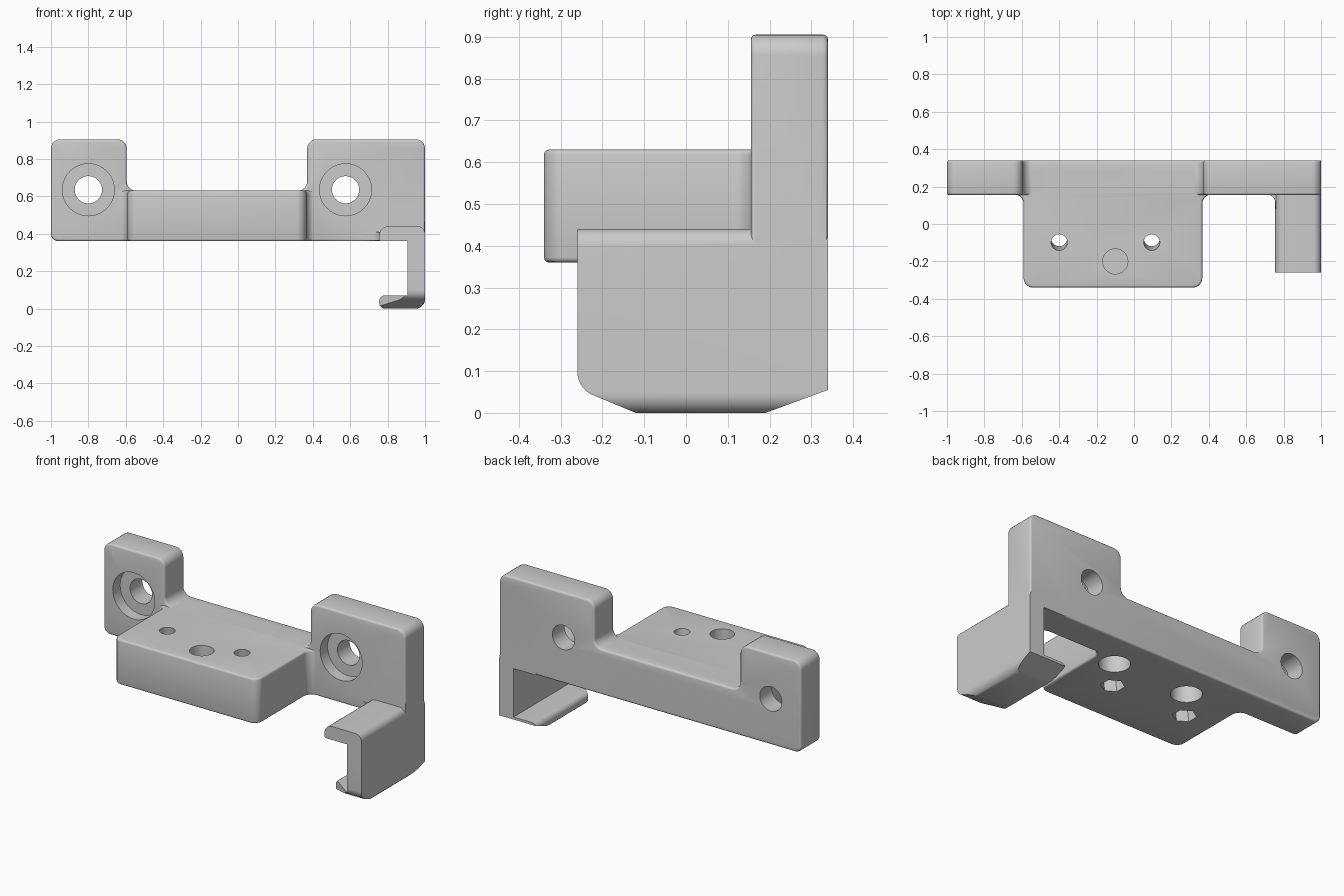
import bpy, bmesh, math
from mathutils import Vector

if "Cube" in bpy.data.objects:
    bpy.data.objects.remove(bpy.data.objects["Cube"])

grey = bpy.data.materials.new("plain grey")
grey.use_nodes = True
grey.diffuse_color = (0.6, 0.6, 0.6, 1)
grey.node_tree.nodes["Principled BSDF"].inputs["Base Color"].default_value = (0.6, 0.6, 0.6, 1)


def rounded(corners, segs=7):
    """Outline from (a, b, radius) corners, each rounded by an arc."""
    out = []
    for i, (a, b, r) in enumerate(corners):
        p = Vector((a, b))
        if not r:
            out.append(p)
            continue
        u = (Vector(corners[i - 1][:2]) - p).normalized()
        v = (Vector(corners[(i + 1) % len(corners)][:2]) - p).normalized()
        half = math.acos(max(-1, min(1, u.dot(v)))) / 2
        centre = p + (u + v).normalized() * (r / math.sin(half))
        t = r / math.tan(half)
        start, end = p + u * t - centre, p + v * t - centre
        out += [centre + start.lerp(end, k / segs).normalized() * r for k in range(segs + 1)]
    return out


def make_object(name, bm):
    bmesh.ops.recalc_face_normals(bm, faces=bm.faces)
    mesh = bpy.data.meshes.new(name)
    bm.to_mesh(mesh)
    bm.free()
    mesh.materials.append(grey)
    ob = bpy.data.objects.new(name, mesh)
    bpy.context.collection.objects.link(ob)
    return ob


def prism(name, corners, axis, lo, hi, soft=0):
    """Extrude a rounded outline along an axis, optionally softening both rims."""
    bm = bmesh.new()
    place = {"x": lambda p: (lo, p.x, p.y),
             "y": lambda p: (p.x, lo, p.y),
             "z": lambda p: (p.x, p.y, lo)}[axis]
    cap = bm.faces.new([bm.verts.new(place(p)) for p in rounded(corners)])
    n = len(cap.verts)
    geo = bmesh.ops.extrude_face_region(bm, geom=[cap], use_keep_orig=True)["geom"]
    shift = Vector([(hi - lo) * (axis == c) for c in "xyz"])
    bmesh.ops.translate(bm, vec=shift, verts=[g for g in geo if isinstance(g, bmesh.types.BMVert)])
    bmesh.ops.recalc_face_normals(bm, faces=bm.faces)
    if soft:
        rims = {e for f in bm.faces if len(f.verts) == n for e in f.edges}
        bmesh.ops.bevel(bm, geom=list(rims), offset=soft, segments=3, profile=0.5, affect="EDGES")
    return make_object(name, bm)


def rod(name, start, end, radius, sides=40):
    """Cylinder between two points."""
    start, end = Vector(start), Vector(end)
    axis = end - start
    bm = bmesh.new()
    bmesh.ops.create_cone(bm, cap_ends=True, segments=sides, radius1=radius,
                          radius2=radius, depth=axis.length)
    turn = Vector((0, 0, 1)).rotation_difference(axis).to_matrix()
    for v in bm.verts:
        v.co = turn @ v.co + (start + end) / 2
    return make_object(name, bm)


def combine(target, tool, operation):
    mod = target.modifiers.new(operation.lower(), "BOOLEAN")
    mod.operation, mod.object, mod.solver = operation, tool, "EXACT"
    bpy.context.view_layer.objects.active = target
    bpy.ops.object.modifier_apply(modifier=mod.name)
    bpy.data.objects.remove(tool)


BASE, DECK, TOP = 0.36, 0.63, 0.905
FRONT, BACK = 0.155, 0.34
R = 0.05

# Back plate with two raised ears
bracket = prism("mounting_bracket", [
    (-1, BASE, 0.04), (-1, TOP, R), (-0.595, TOP, R), (-0.595, DECK, R),
    (0.37, DECK, R), (0.37, TOP, R), (1, TOP, R), (1, BASE, 0.04)],
    "y", FRONT, BACK, 0.012)

# Shelf, blended into the plate at both sides
shelf = prism("shelf", [
    (-0.7, 0.3, 0), (-0.7, 0.158, 0), (-0.59, 0.158, R), (-0.59, -0.34, R),
    (0.365, -0.34, R), (0.365, 0.158, R), (0.47, 0.158, 0), (0.47, 0.3, 0)],
    "z", BASE, DECK, 0.012)

# Side hook: arm, wall and lip as one channel
hook = prism("hook", [
    (0.755, BASE, 0.01), (0.755, 0.44, R), (1, 0.44, 0.04), (1, 0, R),
    (0.755, 0, 0.03), (0.755, 0.07, 0.03), (0.905, 0.07, 0), (0.905, BASE, 0)],
    "y", -0.26, BACK)
hook_side = prism("hook_side", [
    (-0.26, 0.5, 0), (-0.26, 0.058, 0.06), (-0.12, 0, 0), (0.19, 0, 0),
    (BACK, 0.055, 0), (BACK, 0.5, 0)], "x", 0.6, 1.2)
combine(hook, hook_side, "INTERSECT")
lip_corner = prism("lip_corner", [
    (0.905, -0.262, 0), (0.7, -0.11, 0), (0.7, -0.4, 0), (0.905, -0.4, 0)],
    "z", -0.1, 0.2)
combine(hook, lip_corner, "DIFFERENCE")
hook_blend = prism("hook_blend", [
    (0.8, 0.3, 0), (0.68, 0.3, 0), (0.68, 0.158, 0), (0.757, 0.158, R),
    (0.757, 0.08, 0), (0.8, 0.08, 0)], "z", BASE + 0.005, 0.41)

for part in (shelf, hook, hook_blend):
    combine(bracket, part, "UNION")

# Counterbored screw holes in the ears
cutters = []
for x in (-0.8, 0.575):
    cutters.append(rod("ear_hole", (x, 0, 0.635), (x, 0.5, 0.635), 0.073))
    cutters.append(rod("ear_counterbore", (x, 0, 0.635), (x, FRONT + 0.07, 0.635), 0.139))

# Slightly slanted shelf holes with hexagonal nut pockets below
for x in (-0.4, 0.095):
    high, low = Vector((x, -0.098, DECK)), Vector((x, -0.062, BASE))
    step = high - low
    cutters.append(rod("shelf_hole", low - step, high + step, 0.043, 32))
    cutters.append(rod("nut_pocket", low - step * 0.3, low + step * 0.4, 0.065, 6))

# Blind round pockets, one above and two below
cutters.append(rod("top_pocket", (-0.1, -0.2, DECK - 0.1), (-0.1, -0.2, 0.8), 0.067))
for x in (-0.26, 0.235):
    cutters.append(rod("under_pocket", (x, 0.12, 0.2), (x, 0.12, BASE + 0.1), 0.085))

for cutter in cutters:
    combine(bracket, cutter, "DIFFERENCE")

bpy.ops.object.select_all(action="DESELECT")
bracket.select_set(True)
bpy.context.view_layer.objects.active = bracket
bpy.ops.object.shade_smooth_by_angle(angle=math.radians(32))
